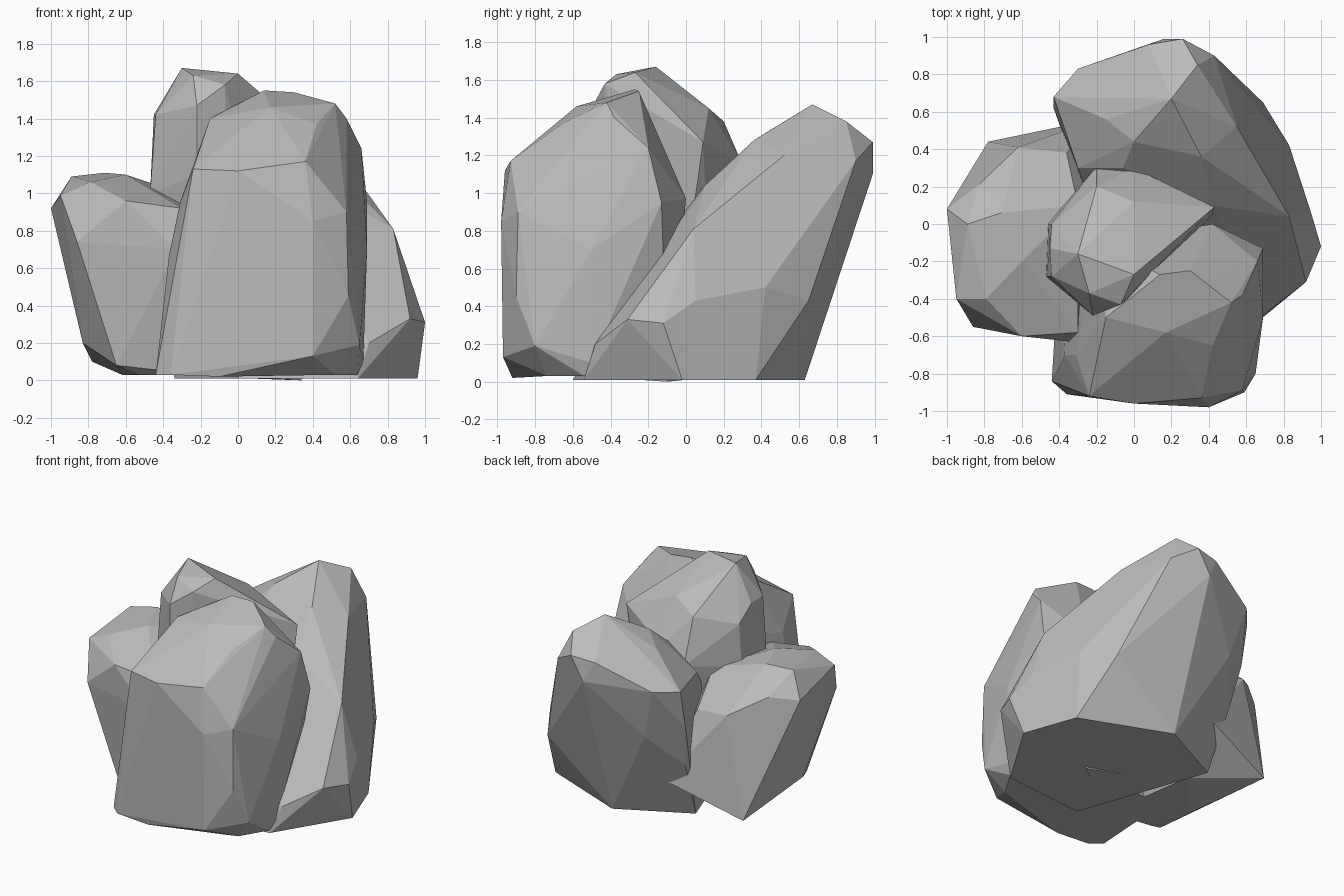
import bpy
import bmesh
from math import radians
from mathutils import Vector

default_cube = bpy.data.objects.get("Cube")
if default_cube:
    bpy.data.objects.remove(default_cube, do_unlink=True)


def make_material(name, level):
    """Create one plain grey material."""
    material = bpy.data.materials.new(name)
    material.use_nodes = True
    colour = (level, level, level, True)
    material.diffuse_color = colour
    shader = material.node_tree.nodes["Principled BSDF"]
    shader.inputs["Base Color"].default_value = colour
    shader.inputs["Roughness"].default_value = 0.9
    return material


stone_grey = make_material("stone grey", 0.5)


def make_stone(name, **corner_groups):
    """Wrap a faceted convex boulder around its main chiselled corners."""
    mesh = bpy.data.meshes.new(name)
    stone = bpy.data.objects.new(name, mesh)
    bpy.context.collection.objects.link(stone)
    bm = bmesh.new()
    for group in corner_groups.values():
        for corner in group:
            bm.verts.new(Vector(corner))
    bmesh.ops.convex_hull(bm, input=bm.verts[:], use_existing_faces=False)
    # Corners swallowed by the hull are not needed
    unused = [vertex for vertex in bm.verts if not vertex.link_faces]
    bmesh.ops.delete(bm, geom=unused, context="VERTS")
    # Merge nearly coplanar triangles into larger facets
    bmesh.ops.dissolve_limit(
        bm, angle_limit=radians(4), verts=bm.verts[:], edges=bm.edges[:]
    )
    bmesh.ops.recalc_face_normals(bm, faces=bm.faces[:])
    for face in bm.faces:
        face.smooth = False
    bm.to_mesh(mesh)
    bm.free()
    mesh.materials.append(stone_grey)
    return stone


# Tall blocky boulder at the front
make_stone(
    "front_boulder",
    foot=[(-.44, -.84, .03), (-.36, -.91, .03), (-.1, -.92, .02), (.52, -.74, .03),
          (.64, -.54, .03), (-.4, -.2, .03), (.5, -.1, .03)],
    flanks=[(.4, -.97, .13), (.65, -.8, .19), (.67, -.5, .1), (.59, -.9, .45),
            (.58, -.89, .9), (.4, -.98, .85), (.69, -.5, .7), (.69, -.13, .95),
            (-.37, -.7, .66), (-.31, -.7, .95)],
    shoulder=[(-.24, -.92, 1.13), (0, -.96, 1.12), (.36, -.93, 1.17),
              (.66, -.2, 1.24), (.42, 0, .97), (-.2, -.1, 1.1)],
    crown=[(-.15, -.5, 1.4), (.17, -.58, 1.46), (.42, -.65, 1.37),
           (.14, -.27, 1.55), (.3, -.25, 1.54), (.52, -.42, 1.48), (.58, -.38, 1.4)],
)

# Large boulder at the rear, leaning backwards over its flat foot
make_stone(
    "rear_boulder",
    foot=[(.64, -.54, .01), (.96, -.02, .01), (.82, .37, .01), (.17, .63, .01),
          (-.34, .37, .01), (0, -.6, .01)],
    low_rim=[(.7, -.48, .2), (.92, -.31, .33), (1, -.12, .31), (.95, .05, .43),
             (.83, .42, .5), (.69, .65, .43), (-.38, .55, .45)],
    flanks=[(.83, .04, .81), (.7, .46, .77), (.7, .2, .97), (.16, .87, .75),
            (-.2, .77, .7), (-.43, .62, .77), (.3, -.15, .72)],
    shoulder=[(.55, .52, 1.2), (.43, .9, 1.17), (.16, .99, 1.1), (-.3, .83, 1.08),
              (-.43, .68, 1.06), (-.3, .3, 1.03), (.42, .1, 1.04), (-.06, .3, 1.2)],
    crown=[(.26, .99, 1.27), (.08, .96, 1.25), (.34, .85, 1.38), (.2, .67, 1.47),
           (0, .44, 1.33), (-.15, .56, 1.26), (.36, .36, 1.28)],
)

# Squat boulder beside them, sloping inwards above its rear corner
make_stone(
    "side_boulder",
    foot=[(-.53, -.45, .03), (-.62, -.15, .03), (-.3, .2, .03), (-.2, -.5, .03),
          (-.65, -.5, .08), (-.78, .44, .1)],
    flanks=[(-.83, -.2, .2), (-.2, .56, .3), (-.86, -.55, .74), (-.33, -.63, .7)],
    shoulder=[(-1, .08, .92), (-.95, -.4, .99), (-.6, -.6, .96), (-.3, -.58, .92),
              (-.83, .21, .95), (-.62, .41, .83), (-.36, .38, .8)],
    crown=[(-.89, 0, 1.09), (-.71, .06, 1.11), (-.79, -.4, 1.06), (-.6, -.2, 1.1),
           (-.3, .1, 1)],
)

# Highest boulder, wedged in the middle
make_stone(
    "centre_boulder",
    foot=[(-.03, -.4, .02), (.34, -.1, 0), (-.2, .1, .02)],
    flanks=[(-.46, 0, 1), (-.47, -.28, 1), (-.22, -.49, 1.1), (.42, .06, 1.05),
            (.43, .09, 1.27), (-.2, .31, 1.05), (0, .3, 1.15), (.3, .12, .75)],
    shoulder=[(-.44, -.28, 1.42), (-.45, -.13, 1.42), (-.44, 0, 1.31),
              (-.22, -.49, 1.47), (-.2, .2, 1.38), (0, .12, 1.45)],
    crown=[(-.3, -.16, 1.67), (0, -.27, 1.64), (-.24, -.37, 1.63), (-.07, -.43, 1.58)],
)
